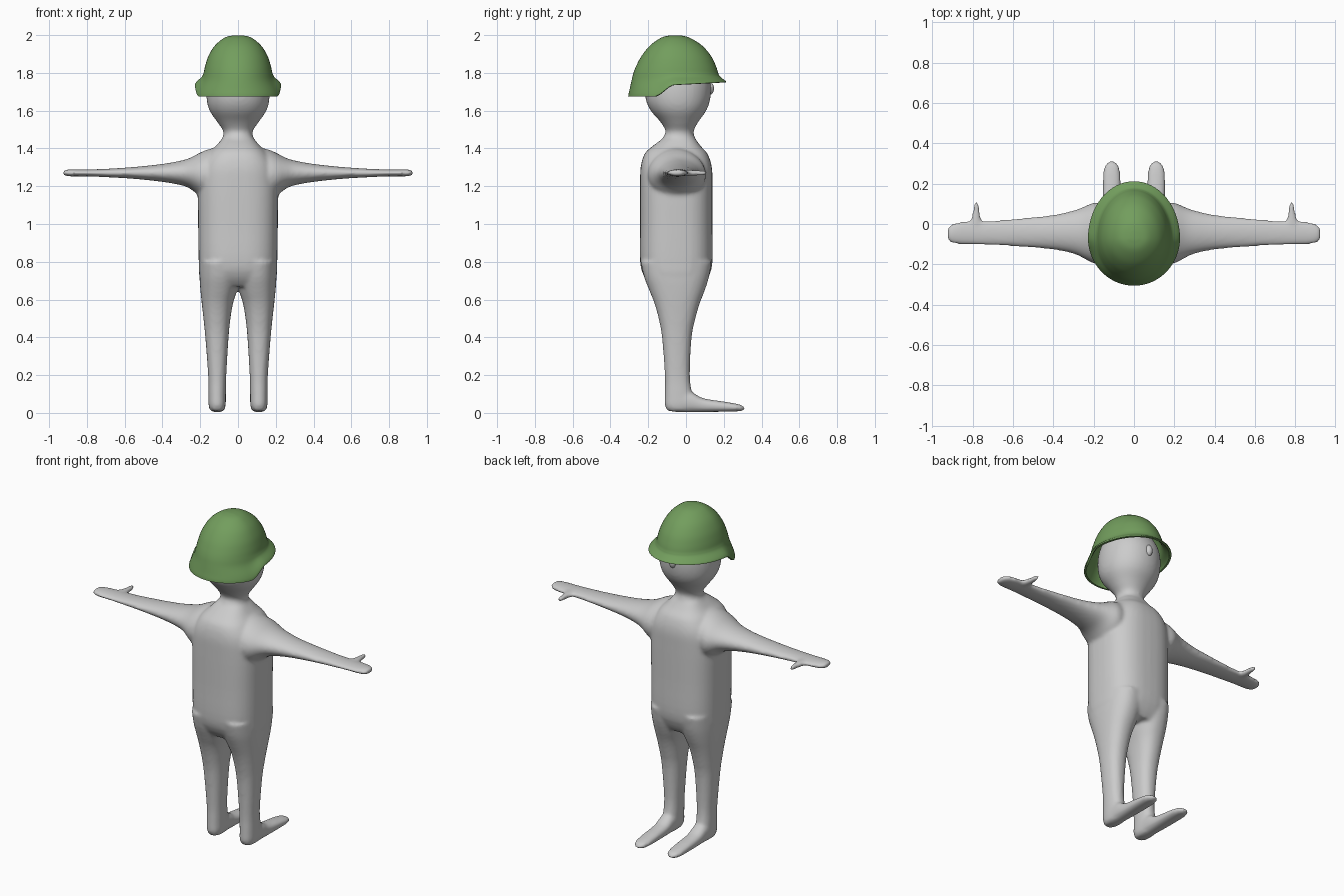
import bpy, bmesh, math
from mathutils import Vector

if "Cube" in bpy.data.objects:
    bpy.data.objects.remove(bpy.data.objects["Cube"], do_unlink=True)


def material(name, rgb):
    m = bpy.data.materials.new(name)
    m.use_nodes = True
    m.diffuse_color = (*rgb, 1)
    bsdf = next(n for n in m.node_tree.nodes if n.type == "BSDF_PRINCIPLED")
    bsdf.inputs["Base Color"].default_value = (*rgb, 1)
    return m


def smooth_rows(rows, steps=4):
    """Spline interpolation between the rows of a section table."""
    rows = [Vector(r) for r in rows]
    out = []
    for i in range(len(rows) - 1):
        p, q = rows[i], rows[i + 1]
        before = rows[i - 1] if i else p
        after = rows[min(i + 2, len(rows) - 1)]
        for k in range(steps):
            t = k / steps
            out.append(0.5 * (2 * p + (q - before) * t
                              + (2 * before - 5 * p + 4 * q - after) * t * t
                              + (3 * p - before - 3 * q + after) * t ** 3))
    return out + [rows[-1]]


def power(v, e):
    return math.copysign(abs(v) ** e, v)


def loft(bm, rows, place, roundness=2.0, sides=40):
    """Closed loft; each row is position, low and high a, low and high b."""
    rings = []
    for t, a0, a1, b0, b1 in smooth_rows(rows):
        ring = []
        for i in range(sides):
            g = math.tau * i / sides
            a = (a0 + a1) / 2 + (a1 - a0) / 2 * power(math.cos(g), 2 / roundness)
            b = (b0 + b1) / 2 + (b1 - b0) / 2 * power(math.sin(g), 2 / roundness)
            ring.append(bm.verts.new(place(t, a, b)))
        rings.append(ring)
    bridge(bm, rings)
    bm.faces.new(rings[0])
    bm.faces.new(rings[-1])


def bridge(bm, rings):
    for low, high in zip(rings, rings[1:]):
        for i in range(len(low)):
            j = (i + 1) % len(low)
            bm.faces.new((low[i], low[j], high[j], high[i]))


def finish(bm, name, mat):
    bmesh.ops.recalc_face_normals(bm, faces=bm.faces)
    mesh = bpy.data.meshes.new(name)
    bm.to_mesh(mesh)
    bm.free()
    mesh.materials.append(mat)
    obj = bpy.data.objects.new(name, mesh)
    bpy.context.collection.objects.link(obj)
    bpy.ops.object.select_all(action="DESELECT")
    bpy.context.view_layer.objects.active = obj
    obj.select_set(True)
    return obj


grey = material("plain grey", (0.6, 0.6, 0.6))
green = material("helmet green", (0.17, 0.34, 0.11))

# Body: overlapping lofts fused into one soft skin
bm = bmesh.new()


def upright(t, a, b):
    return (a, b, t)


torso = [(0.67, 0.17, -0.18, 0.09), (0.72, 0.203, -0.22, 0.12), (0.8, 0.208, -0.243, 0.14),
         (1.0, 0.211, -0.243, 0.14), (1.2, 0.212, -0.243, 0.14), (1.3, 0.2, -0.24, 0.137),
         (1.37, 0.16, -0.22, 0.115), (1.41, 0.12, -0.18, 0.08), (1.45, 0.085, -0.125, 0.05)]
loft(bm, [(z, -w, w, y0, y1) for z, w, y0, y1 in torso], upright, 2.7)

head = [(1.38, 0.1, -0.15, 0.07), (1.45, 0.083, -0.125, 0.05), (1.49, 0.077, -0.108, 0.04),
        (1.54, 0.11, -0.135, 0.065), (1.6, 0.15, -0.187, 0.107), (1.66, 0.166, -0.213, 0.128),
        (1.74, 0.166, -0.217, 0.132), (1.81, 0.15, -0.195, 0.11), (1.88, 0.11, -0.15, 0.06),
        (1.92, 0.04, -0.08, 0.0)]
loft(bm, [(z, -w, w, y0, y1) for z, w, y0, y1 in head], upright, 2.1)

arm = [(0.03, -0.17, 0.07, 1.15, 1.42), (0.15, -0.2, 0.1, 1.13, 1.397),
       (0.2, -0.195, 0.105, 1.145, 1.378), (0.25, -0.17, 0.085, 1.185, 1.352),
       (0.3, -0.147, 0.067, 1.205, 1.336), (0.4, -0.127, 0.045, 1.223, 1.318),
       (0.55, -0.114, 0.03, 1.239, 1.302), (0.7, -0.106, 0.018, 1.248, 1.292),
       (0.8, -0.102, 0.016, 1.252, 1.289), (0.88, -0.1, 0.008, 1.252, 1.289),
       (0.915, -0.088, -0.008, 1.255, 1.287), (0.926, -0.065, -0.03, 1.262, 1.28)]
thumb = [(-0.02, 0.74, 0.83, 1.254, 1.287), (0.02, 0.757, 0.81, 1.254, 1.287),
         (0.06, 0.764, 0.8, 1.256, 1.285), (0.1, 0.77, 0.793, 1.258, 1.283),
         (0.111, 0.777, 0.787, 1.265, 1.277)]
leg = [(0.01, 0.075, 0.147, -0.095, 0.03), (0.04, 0.065, 0.156, -0.112, 0.04),
       (0.1, 0.064, 0.157, -0.112, 0.033), (0.2, 0.062, 0.158, -0.112, 0.02),
       (0.4, 0.05, 0.173, -0.127, 0.03), (0.5, 0.04, 0.183, -0.145, 0.05),
       (0.58, 0.026, 0.192, -0.167, 0.073), (0.65, 0.005, 0.199, -0.195, 0.1),
       (0.72, -0.01, 0.204, -0.222, 0.122), (0.8, -0.01, 0.205, -0.24, 0.136)]
foot = [(-0.1, 0.08, 0.14, 0.012, 0.08), (-0.04, 0.066, 0.155, 0.003, 0.12),
        (0.03, 0.065, 0.156, 0.003, 0.11), (0.09, 0.066, 0.155, 0.004, 0.078),
        (0.2, 0.066, 0.155, 0.006, 0.06), (0.27, 0.07, 0.151, 0.008, 0.048),
        (0.3, 0.083, 0.138, 0.011, 0.038), (0.311, 0.1, 0.121, 0.018, 0.028)]

for side in (-1, 1):
    loft(bm, arm, lambda t, a, b: (side * t, a, b))
    loft(bm, thumb, lambda t, a, b: (side * a, t, b))
    loft(bm, leg, lambda t, a, b: (side * a, b, t), 2.3)
    loft(bm, foot, lambda t, a, b: (side * a, t, b), 2.4)

body = finish(bm, "body", grey)
skin = body.modifiers.new("skin", "REMESH")
skin.mode = "VOXEL"
skin.voxel_size = 0.01
skin.use_smooth_shade = True
relax = body.modifiers.new("relax", "SMOOTH")
relax.factor = 0.5
relax.iterations = 7

# Nose: small rounded bump under the brim
bm = bmesh.new()
bmesh.ops.create_uvsphere(bm, u_segments=20, v_segments=12, radius=1)
bmesh.ops.scale(bm, vec=(0.022, 0.022, 0.034), verts=bm.verts)
bmesh.ops.translate(bm, vec=(0, 0.126, 1.718), verts=bm.verts)
finish(bm, "nose", grey)
bpy.ops.object.shade_smooth()

# Helmet: dome with a flared skirt whose rim steps up towards the face
dome = [(1.999, 0.02, -0.035, -0.08), (1.987, 0.07, 0.017, -0.13),
        (1.945, 0.122, 0.085, -0.19), (1.89, 0.156, 0.132, -0.235),
        (1.84, 0.173, 0.157, -0.262), (1.8, 0.182, 0.17, -0.278),
        (1.76, 0.192, 0.178, -0.288), (1.715, 0.216, 0.198, -0.298),
        (1.69, 0.226, 0.21, -0.304), (1.675, 0.228, 0.212, -0.306)]
MID_Y, FLARE, LOW = -0.07, 1.8, 1.675


def rim_height(y):
    s = min(max((y + 0.17) / 0.11, 0), 1)
    return LOW + 0.062 * s * s * (3 - 2 * s) + 0.05 * max(y + 0.06, 0)


bm = bmesh.new()
rings = []
for z, w, front, back in smooth_rows(dome):
    ring = []
    for i in range(64):
        g = math.tau * i / 64
        reach = front - MID_Y if math.sin(g) > 0 else MID_Y - back
        y = MID_Y + reach * math.sin(g)
        drop = (FLARE - z) / (FLARE - LOW)
        height = z if drop < 0 else FLARE - drop * (FLARE - rim_height(y))
        ring.append(bm.verts.new((w * math.cos(g), y, height)))
    rings.append(ring)
bridge(bm, rings)
bm.faces.new(rings[0])
helmet = finish(bm, "helmet", green)
shell = helmet.modifiers.new("shell", "SOLIDIFY")
shell.thickness = 0.012
shell.offset = -1
bpy.ops.object.modifier_apply(modifier="shell")
bpy.ops.object.shade_smooth_by_angle(angle=math.radians(40))
